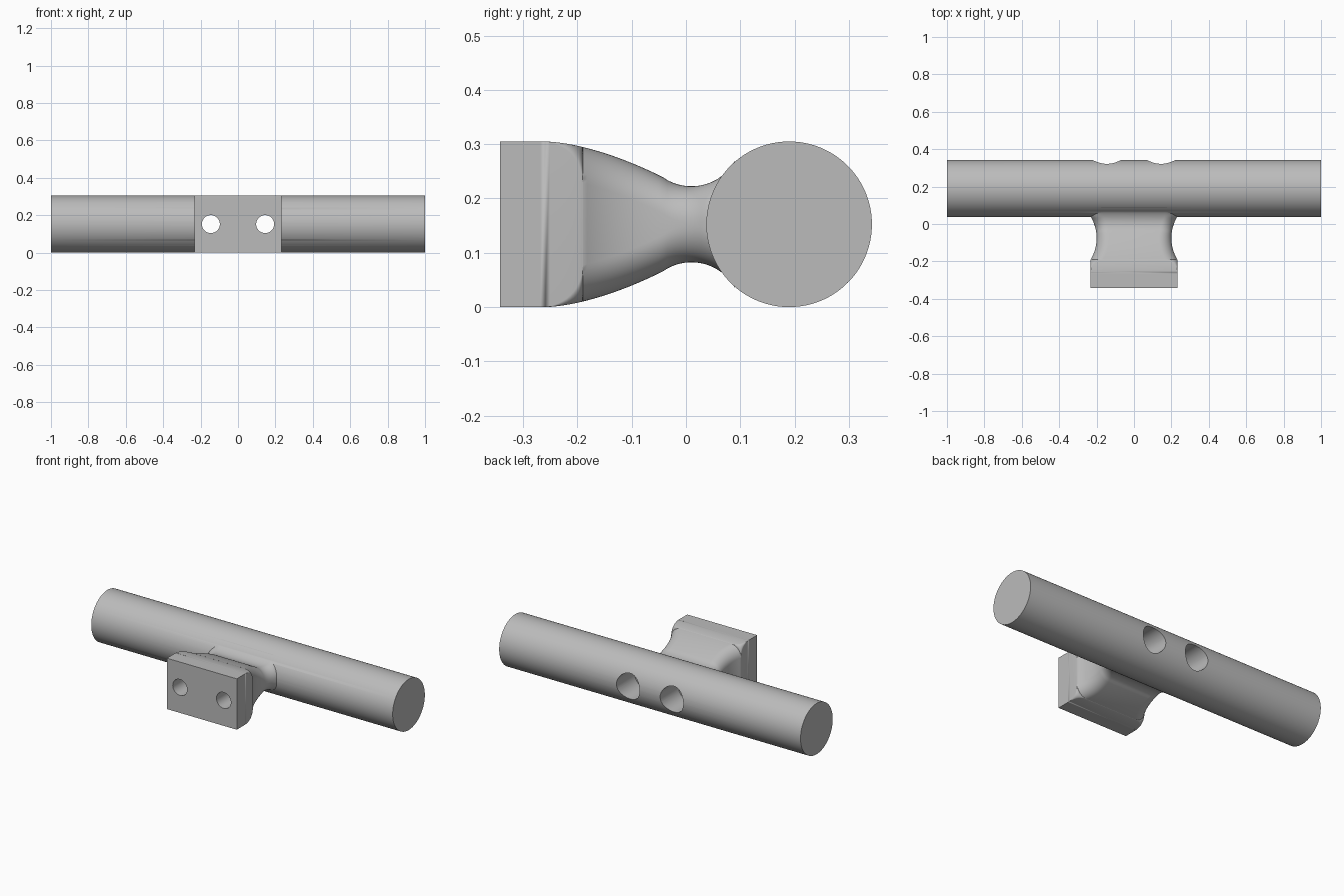
import bpy, bmesh
from math import sqrt, sin, cos, pi, radians
from mathutils import Matrix

if "Cube" in bpy.data.objects:
    bpy.data.objects.remove(bpy.data.objects["Cube"], do_unlink=True)

MID = 0.1525      # height of the centre line
BAR_Y = 0.19      # bar axis
HALF_W = 0.232    # half width of the foot

grey = bpy.data.materials.new("plain grey")
grey.use_nodes = True
colour = (0.5, 0.5, 0.5, 1)
grey.diffuse_color = colour
grey.node_tree.nodes["Principled BSDF"].inputs["Base Color"].default_value = colour


def make_object(name, bm):
    bmesh.ops.recalc_face_normals(bm, faces=bm.faces)
    mesh = bpy.data.meshes.new(name)
    bm.to_mesh(mesh)
    bm.free()
    mesh.materials.append(grey)
    obj = bpy.data.objects.new(name, mesh)
    bpy.context.collection.objects.link(obj)
    return obj


def cylinder(name, radius, length, centre, axis, sides):
    bm = bmesh.new()
    turn = Matrix.Rotation(pi / 2, 4, axis)
    bmesh.ops.create_cone(bm, cap_ends=True, segments=sides, radius1=radius,
                          radius2=radius, depth=length,
                          matrix=Matrix.Translation(centre) @ turn)
    return make_object(name, bm)


def combine(target, other, operation):
    mod = target.modifiers.new(operation, 'BOOLEAN')
    mod.operation, mod.object, mod.solver = operation, other, 'EXACT'
    bpy.context.view_layer.objects.active = target
    bpy.ops.object.modifier_apply(modifier=mod.name)
    bpy.data.objects.remove(other, do_unlink=True)


def half_height(y):
    # Full foot, sloping shoulder, then a round waist flaring into the bar
    if y < -0.26:
        return MID
    if y < -0.04:
        return MID - 0.067 * ((y + 0.26) / 0.22) ** 1.64
    return 0.162 - sqrt(0.092 ** 2 - (y - 0.01) ** 2)


def half_width(y):
    if y < -0.19 or y > 0.04:
        return HALF_W
    return min(HALF_W, 0.423 - sqrt(0.223 ** 2 - (y + 0.075) ** 2))


def corner_radius(y):
    if y <= -0.268:
        return 0
    if y >= -0.19:
        return 0.067
    flat = 0.075 + sqrt(max(0, 0.078 ** 2 - (y + 0.268) ** 2))
    return max(0, half_height(y) - flat)


# Foot and neck: rounded rectangles lofted from front to back
stations = [-0.343]
stations += [-0.268 + 0.078 * sin(pi / 2 * i / 14) for i in range(15)]
stations += [-0.19 + 0.28 * i / 36 for i in range(1, 37)]
bm = bmesh.new()
rings = []
for y in stations:
    w, h, r = half_width(y), half_height(y), corner_radius(y)
    ring = []
    for corner, (sx, sz) in enumerate([(1, 1), (-1, 1), (-1, -1), (1, -1)]):
        for i in range(13):
            a = (corner + i / 12) * pi / 2
            ring.append(bm.verts.new((sx * (w - r) + r * cos(a), y,
                                      MID + sz * (h - r) + r * sin(a))))
    rings.append(ring)
for a, b in zip(rings, rings[1:]):
    for i in range(len(a)):
        j = (i + 1) % len(a)
        bm.faces.new((a[i], a[j], b[j], b[i]))
bm.faces.new(rings[0])
bm.faces.new(rings[-1])
bmesh.ops.remove_doubles(bm, verts=bm.verts, dist=0.0001)
neck = make_object("foot_and_neck", bm)

# Bar joined to its foot
bar = cylinder("mounted_bar", MID, 2, (0, BAR_Y, MID), 'Y', 128)
combine(bar, neck, 'UNION')

# Two bolt holes, each with a wider counterbore from the back
for side in (-1, 1):
    x = side * 0.145
    hole = cylinder("bolt_hole_cutter", 0.048, 1.2, (x, 0, MID), 'X', 48)
    combine(bar, hole, 'DIFFERENCE')
    bore = cylinder("counterbore_cutter", 0.077, 0.4, (x, 0.37, MID), 'X', 48)
    combine(bar, bore, 'DIFFERENCE')

bpy.ops.object.select_all(action='DESELECT')
bar.select_set(True)
bpy.context.view_layer.objects.active = bar
bpy.ops.object.shade_smooth_by_angle(angle=radians(30))
